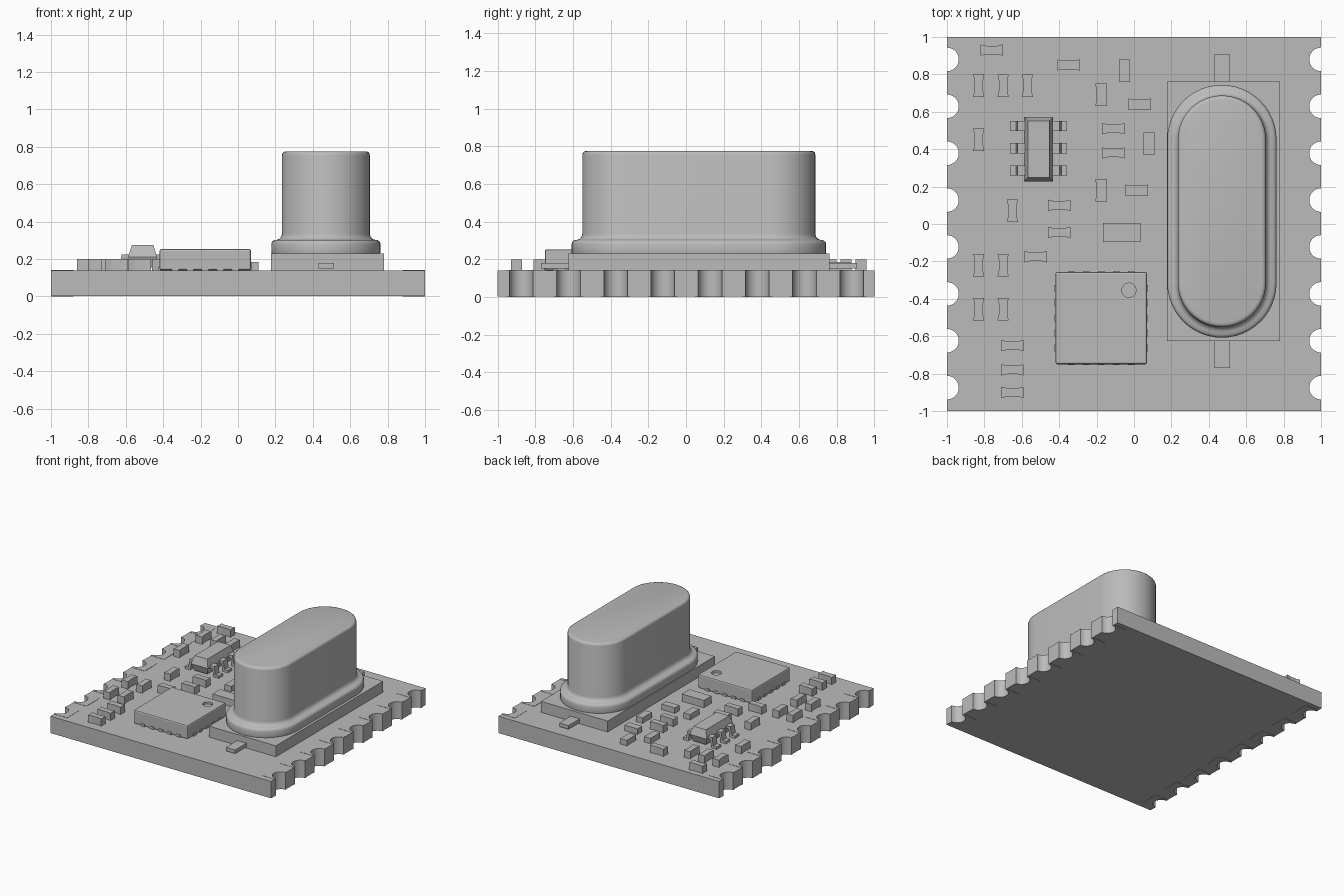
import bpy, bmesh
from math import sin, cos, pi, radians

cube = bpy.data.objects.get("Cube")
if cube:
    bpy.data.objects.remove(cube, do_unlink=True)

grey = bpy.data.materials.new("plain_grey")
grey.use_nodes = True
grey.diffuse_color = (0.5, 0.5, 0.5, 1)
grey.node_tree.nodes["Principled BSDF"].inputs["Base Color"].default_value = (0.5, 0.5, 0.5, 1)

BOARD_TOP = 0.14
NOTCH_R = 0.063
NOTCHES = [-0.875 + 0.2507 * i for i in range(8)]


def loft(name, rings, smooth=False):
    """Closed solid through a list of rings with equal point counts."""
    bm = bmesh.new()
    loops = [[bm.verts.new(p) for p in ring] for ring in rings]
    n = len(loops[0])
    for a, b in zip(loops, loops[1:]):
        for i in range(n):
            j = (i + 1) % n
            bm.faces.new((a[i], a[j], b[j], b[i]))
    bm.faces.new(loops[0][::-1])
    bm.faces.new(loops[-1])
    bmesh.ops.recalc_face_normals(bm, faces=bm.faces)
    mesh = bpy.data.meshes.new(name)
    bm.to_mesh(mesh)
    bm.free()
    mesh.materials.append(grey)
    obj = bpy.data.objects.new(name, mesh)
    bpy.context.collection.objects.link(obj)
    if smooth:
        bpy.ops.object.select_all(action='DESELECT')
        obj.select_set(True)
        bpy.context.view_layer.objects.active = obj
        bpy.ops.object.shade_smooth_by_angle(angle=radians(35))
    return obj


def prism(name, outline, z0, z1, smooth=False):
    return loft(name, [[(x, y, z) for x, y in outline] for z in (z0, z1)], smooth)


def rect(x0, x1, y0, y1):
    return [(x0, y0), (x1, y0), (x1, y1), (x0, y1)]


def box(name, x0, x1, y0, y1, z0, z1):
    return prism(name, rect(x0, x1, y0, y1), z0, z1)


def notch(y, side, steps=16):
    """Half circle cut into the edge, listed with y rising."""
    return [(side * (1 - NOTCH_R * sin(pi * i / steps)), y - NOTCH_R * cos(pi * i / steps))
            for i in range(steps + 1)]


# Circuit board with half-round notches on both sides
right_edge = [p for y in NOTCHES for p in notch(y, 1)]
left_edge = [p for y in NOTCHES for p in notch(y, -1)]
outline = [(-1, -1), (1, -1)] + right_edge + [(1, 1), (-1, 1)] + left_edge[::-1]
prism("circuit_board", outline, 0.002, BOARD_TOP, True)

# Thin solder pads around every notch, above and below
for side in (-1, 1):
    for y in NOTCHES:
        pad = [(side, y - 0.08)] + notch(y, side) + [(side, y + 0.08),
               (side * 0.88, y + 0.08), (side * 0.88, y - 0.08)]
        prism("edge_pad_top", pad, BOARD_TOP, BOARD_TOP + 0.002)
        prism("edge_pad_bottom", pad, 0, 0.002)

# Crystal: base plate, end tabs, flanged can
CX, CY, HALF = 0.47, 0.068, 0.384
box("crystal_base", 0.176, 0.781, -0.625, 0.763, BOARD_TOP, 0.23)
box("crystal_tab_back", 0.43, 0.513, 0.763, 0.908, 0.15, 0.18)
box("crystal_tab_front", 0.43, 0.513, -0.77, -0.625, 0.15, 0.18)


def stadium(r, z, steps=24):
    ring = []
    for start, shift in ((0, HALF), (pi, -HALF)):
        for i in range(steps + 1):
            a = start + pi * i / steps
            ring.append((CX + r * cos(a), CY + shift + r * sin(a), z))
    return ring


profile = [(0.29, 0.23), (0.292, 0.24), (0.292, 0.28), (0.288, 0.293), (0.278, 0.301),
           (0.262, 0.303), (0.248, 0.309), (0.239, 0.32), (0.235, 0.335), (0.235, 0.755),
           (0.232, 0.766), (0.225, 0.773), (0.213, 0.776)]
loft("crystal_can", [stadium(r, z) for r, z in profile], True)

# Square chip with rounded edges, marker dimple and edge contacts
X0, X1, Y0, Y1 = -0.42, 0.07, -0.75, -0.256
chip = box("square_chip", X0, X1, Y0, Y1, BOARD_TOP, 0.253)
bevel = chip.modifiers.new("soft_edges", 'BEVEL')
bevel.width, bevel.segments = 0.01, 2
dot = [(-0.027 + 0.038 * cos(i * pi / 16), -0.354 + 0.038 * sin(i * pi / 16)) for i in range(32)]
cutter = prism("dimple_cutter", dot, 0.235, 0.3)
cutter.hide_render = True
cut = chip.modifiers.new("dimple", 'BOOLEAN')
cut.operation, cut.object, cut.solver = 'DIFFERENCE', cutter, 'EXACT'
bpy.context.view_layer.objects.active = chip
for mod in ("soft_edges", "dimple"):
    bpy.ops.object.modifier_apply(modifier=mod)
bpy.data.objects.remove(cutter, do_unlink=True)

mx, my = (X0 + X1) / 2, (Y0 + Y1) / 2
for i in range(-2, 3):
    u, w, out = i * 0.08, 0.018, 0.005
    for x in (X0, X1):
        box("chip_contact", x - out, x + out, my + u - w, my + u + w, BOARD_TOP, 0.16)
    for y in (Y0, Y1):
        box("chip_contact", mx + u - w, mx + u + w, y - out, y + out, BOARD_TOP, 0.16)

# Six-legged chip: tapered body and bent legs
SX, SY = -0.51, 0.4
loft("small_chip_body", [[(x, y, z) for x, y in rect(SX - hx, SX + hx, SY - hy, SY + hy)]
                         for hx, hy, z in ((0.058, 0.152, 0.155), (0.077, 0.172, 0.212),
                                           (0.057, 0.151, 0.276))])
leg = [(0.06, 0.225), (0.112, 0.225), (0.122, 0.16), (0.153, 0.16),
       (0.153, 0.14), (0.105, 0.14), (0.096, 0.203), (0.06, 0.203)]
for side in (-1, 1):
    for y in (0.287, 0.405, 0.523):
        loft("small_chip_leg", [[(SX + side * x, y + dy, z) for x, z in leg]
                                for dy in (-0.027, 0.027)])


# Chip resistors and capacitors, slightly waisted in the middle
def passive(x, y, upright, length=0.12, width=0.06, height=0.06, waist=0.007):
    a, b, m = length / 2, width / 2, length * 0.24
    shape = [(-a, -b), (-m, -b + waist), (m, -b + waist), (a, -b),
             (a, b), (m, b - waist), (-m, b - waist), (-a, b)]
    if upright:
        shape = [(-v, u) for u, v in shape]
    prism("chip_component", [(x + u, y + v) for u, v in shape], BOARD_TOP, BOARD_TOP + height)


for x, y in ((-0.76, 0.93), (-0.35, 0.85), (-0.11, 0.51), (-0.11, 0.38), (-0.4, 0.1),
             (-0.4, -0.045), (-0.525, -0.175), (-0.65, -0.65), (-0.65, -0.78), (-0.65, -0.9)):
    passive(x, y, False)
for x in (-0.83, -0.7):
    for y in (0.74, -0.22, -0.455):
        passive(x, y, True)
for x, y in ((-0.57, 0.74), (-0.83, 0.45), (-0.65, 0.07)):
    passive(x, y, True)
for x, y in ((0.03, 0.64), (0.015, 0.18)):
    passive(x, y, False, height=0.045, waist=0.001)
for x, y in ((-0.05, 0.82), (-0.175, 0.69), (0.08, 0.43), (-0.175, 0.18)):
    passive(x, y, True, height=0.045, waist=0.001)
passive(-0.065, -0.045, False, 0.2, 0.1, 0.06, 0.001)
